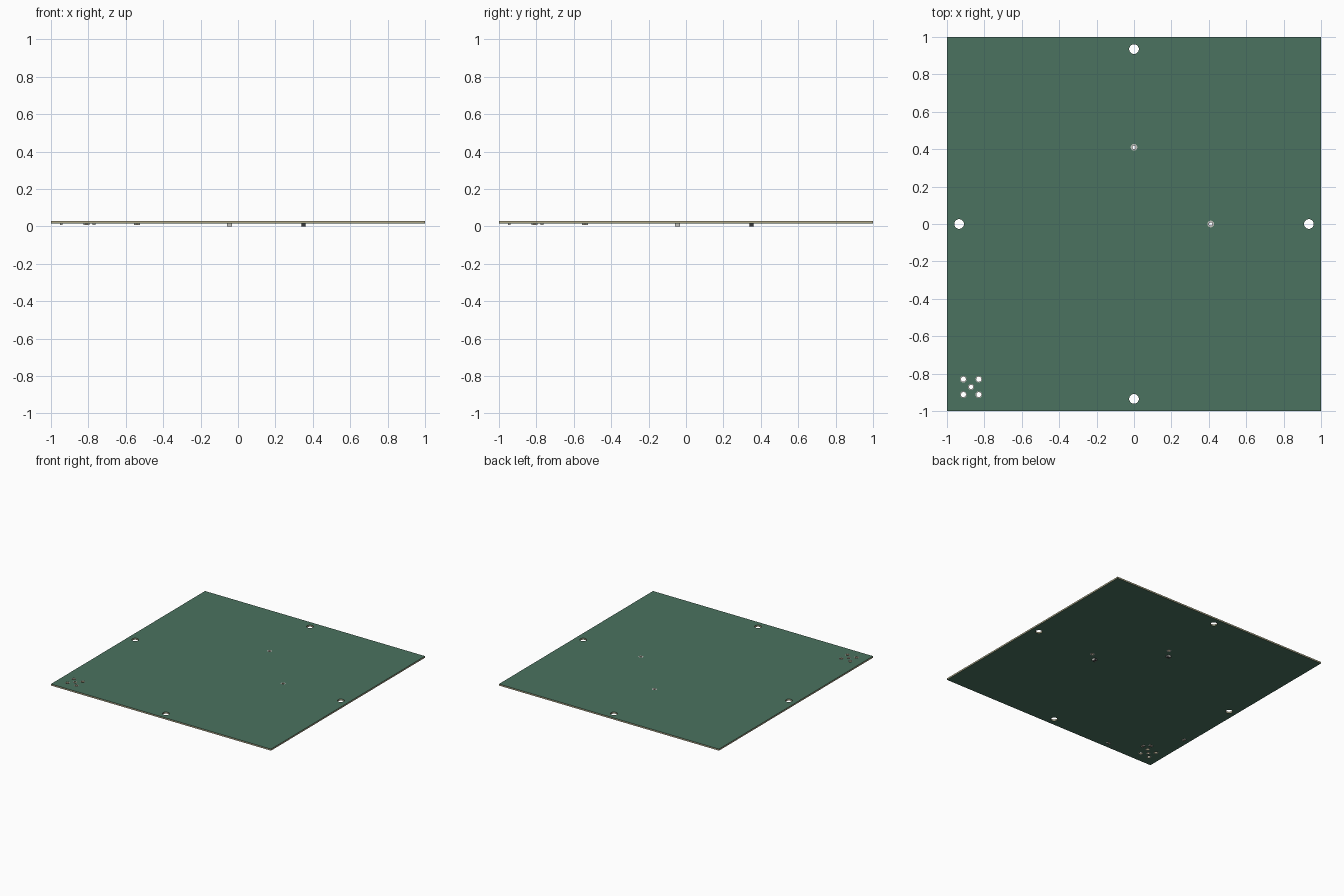
import bpy
from math import cos, sin, pi

if "Cube" in bpy.data.objects:
    bpy.data.objects.remove(bpy.data.objects["Cube"])


def material(name, rgb):
    m = bpy.data.materials.new(name)
    m.diffuse_color = (*rgb, 1)
    m.use_nodes = True
    m.node_tree.nodes["Principled BSDF"].inputs["Base Color"].default_value = m.diffuse_color
    return m


GREEN = material("solder_mask", (0.07, 0.17, 0.115))
TAN = material("laminate", (0.42, 0.38, 0.24))
METAL = material("tinned_metal", (0.55, 0.55, 0.52))
DARK = material("dark_body", (0.04, 0.04, 0.045))
CERAMIC = material("ceramic_body", (0.3, 0.26, 0.2))


def circle(x, y, r, n=32):
    return [(x + r * cos(2 * pi * i / n), y + r * sin(2 * pi * i / n)) for i in range(n)]


def sheet(name, loops, z0, z1, mat):
    """Flat plate with holes: filled 2D outlines, extruded and turned to mesh."""
    cu = bpy.data.curves.new(name, 'CURVE')
    cu.dimensions = '2D'
    cu.fill_mode = 'BOTH'
    cu.extrude = (z1 - z0) / 2
    for pts in loops:
        s = cu.splines.new('POLY')
        s.points.add(len(pts) - 1)
        for p, (x, y) in zip(s.points, pts):
            p.co = (x, y, 0, 1)
        s.use_cyclic_u = True
    ob = bpy.data.objects.new(name, cu)
    bpy.context.collection.objects.link(ob)
    ob.location.z = (z0 + z1) / 2
    cu.materials.append(mat)
    bpy.ops.object.select_all(action='DESELECT')
    ob.select_set(True)
    bpy.context.view_layer.objects.active = ob
    bpy.ops.object.convert(target='MESH')
    bpy.ops.object.shade_smooth_by_angle()


def box(name, x, y, z0, z1, sx, sy, mat):
    bpy.ops.mesh.primitive_cube_add(size=1, location=(x, y, (z0 + z1) / 2))
    ob = bpy.context.object
    ob.name = name
    ob.scale = (sx, sy, z1 - z0)
    ob.data.materials.append(mat)


BOT, TOP, MASK = 0.016, 0.029, 0.0012

# hole layout: mounting holes, two feed vias, corner connector
mounts = [(0.935, 0), (-0.935, 0), (0, 0.935), (0, -0.935)]
feeds = [(0.41, 0), (0, 0.41)]
C = -0.871
corner = [(C + dx, C + dy) for dx in (-0.041, 0.041) for dy in (-0.041, 0.041)]
pads = [(x, y, 0.009, 0.018) for x, y in feeds]
pads += [(x, y, 0.0135, 0.018) for x, y in corner] + [(C, C, 0.0115, 0.016)]

outline = [(-1, -1), (1, -1), (1, 1), (-1, 1)]
mount_loops = [circle(x, y, 0.026) for x, y in mounts]

# board core and solder mask on both faces
sheet("board_core", [outline] + mount_loops + [circle(x, y, r) for x, y, r, _ in pads],
      BOT + MASK, TOP - MASK, TAN)
openings = [outline] + mount_loops + [circle(x, y, R) for x, y, _, R in pads]
sheet("top_mask", openings, TOP - MASK, TOP, GREEN)
sheet("bottom_mask", openings, BOT, BOT + MASK, GREEN)

# plated pad rings
for i, (x, y, r, R) in enumerate(pads):
    for side, z in (("top", TOP - MASK), ("bottom", BOT)):
        sheet(f"{side}_pad_{i}", [circle(x, y, R), circle(x, y, r)], z, z + MASK, METAL)


def chip(name, x, y, along_x, length, width, z0, body):
    """Surface-mount chip under the board with a metal cap at each end."""
    cap = length * 0.22
    dims = lambda l, w: (l, w) if along_x else (w, l)
    box(name + "_body", x, y, z0 + 0.0005, BOT, *dims(length - 2 * cap, width), body)
    for s in (-1, 1):
        o = s * (length - cap) / 2
        box(name + "_cap", x + (o if along_x else 0), y + (0 if along_x else o),
            z0, BOT, *dims(cap, width), METAL)


# taller parts beside the feeds, small parts near the corner connector
for i, (u, v) in enumerate([(0.35, -0.045), (-0.045, 0.35)]):
    chip(f"feed_chip_{i}", u, v, i == 0, 0.026, 0.026, 0.0, DARK)
for i, (u, v) in enumerate([(-0.54, -0.945), (-0.81, -0.77)]):
    chip(f"edge_chip_{i}a", u, v, True, 0.03, 0.016, 0.007, CERAMIC)
    chip(f"edge_chip_{i}b", v, u, False, 0.03, 0.016, 0.007, CERAMIC)
